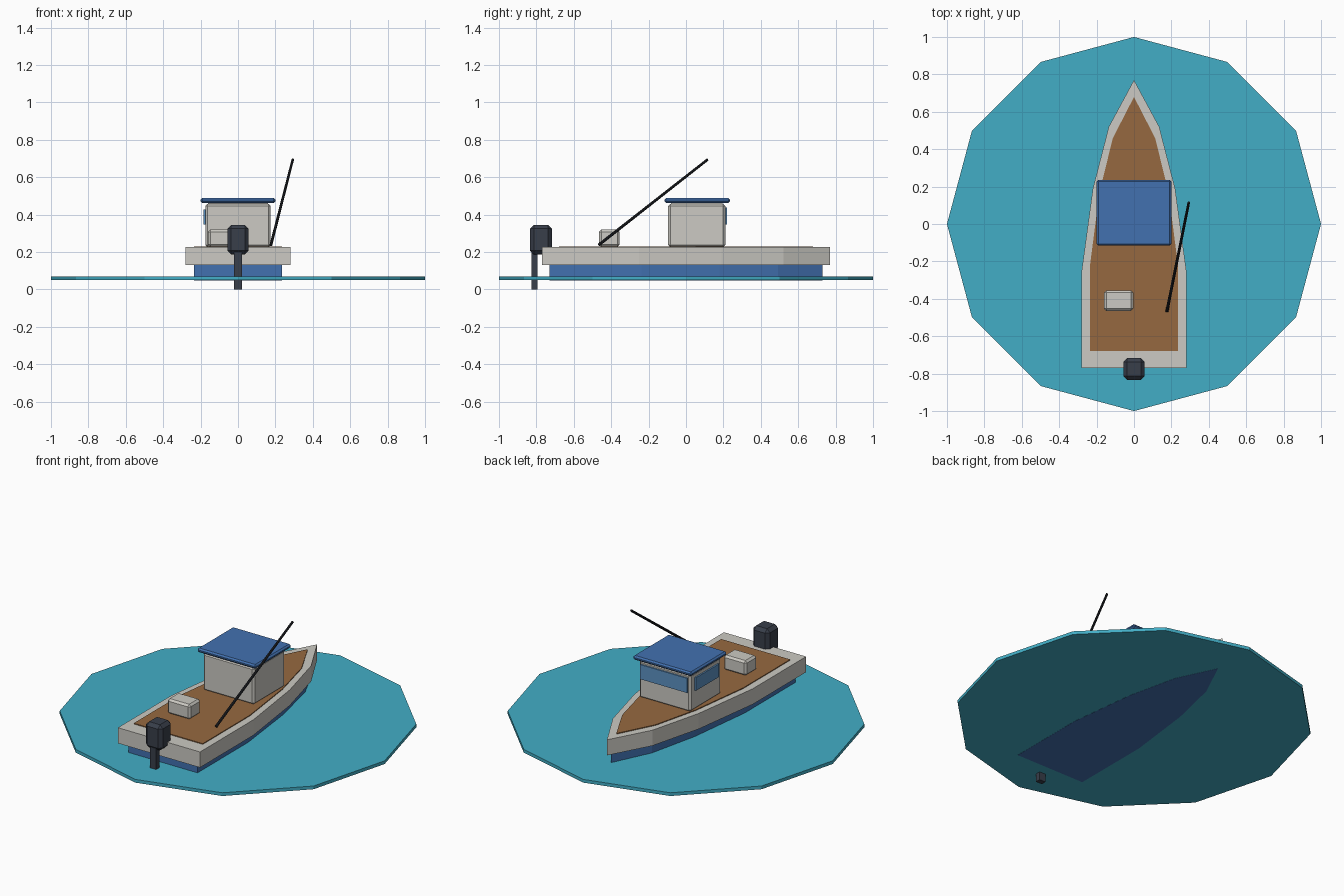
import bpy, bmesh, math
from mathutils import Vector, Matrix

if "Cube" in bpy.data.objects:
    bpy.data.objects.remove(bpy.data.objects["Cube"])


def material(name, rgb):
    lin = [((c / 255 + 0.055) / 1.055) ** 2.4 for c in rgb]
    m = bpy.data.materials.new(name)
    m.diffuse_color = (*lin, 1)
    m.use_nodes = True
    m.node_tree.nodes["Principled BSDF"].inputs["Base Color"].default_value = m.diffuse_color
    return m


WHITE = material("off_white", (204, 202, 195))
BLUE = material("boat_blue", (66, 113, 176))
WOOD = material("deck_brown", (150, 105, 64))
WATER = material("water_teal", (66, 174, 198))
DARK = material("motor_charcoal", (56, 62, 74))
GLASS = material("window_blue", (92, 146, 196))
BLACK = material("rod_black", (34, 36, 41))


def finish(name, bm, mat):
    bmesh.ops.recalc_face_normals(bm, faces=bm.faces)
    me = bpy.data.meshes.new(name)
    bm.to_mesh(me)
    bm.free()
    me.materials.append(mat)
    ob = bpy.data.objects.new(name, me)
    bpy.context.collection.objects.link(ob)
    return ob


def prism(name, outline, z0, z1, mat):
    """Extrude a flat outline from z0 up to z1."""
    bm = bmesh.new()
    face = bm.faces.new([bm.verts.new((x, y, z0)) for x, y in outline])
    top = bmesh.ops.extrude_face_region(bm, geom=[face])["geom"]
    verts = [g for g in top if isinstance(g, bmesh.types.BMVert)]
    bmesh.ops.translate(bm, verts=verts, vec=(0, 0, z1 - z0))
    return finish(name, bm, mat)


def box(name, lo, hi, mat, bevel=0.0):
    """Box between two corners with optional chamfered edges."""
    lo, hi = Vector(lo), Vector(hi)
    bm = bmesh.new()
    bmesh.ops.create_cube(bm, size=1, matrix=Matrix.Translation((lo + hi) / 2)
                          @ Matrix.Diagonal((*(hi - lo), 1)))
    if bevel:
        bmesh.ops.bevel(bm, geom=bm.edges[:], offset=bevel, segments=1,
                        affect='EDGES', profile=0.5)
    return finish(name, bm, mat)


# water disc, twelve sides
prism("water", [(math.sin(i * math.pi / 6), math.cos(i * math.pi / 6))
                for i in range(12)], 0.05, 0.07, WATER)

# hull: one mirrored outline, scaled for each layer
half = [(0.28, -0.77), (0.28, -0.25), (0.22, 0.19), (0.135, 0.52)]
outline = half + [(0, 0.77)] + [(-x, y) for x, y in reversed(half)]


def scaled(sx, sy):
    return [(x * sx, y * sy) for x, y in outline]


prism("lower_hull", scaled(0.84, 0.948), 0.0492, 0.135, BLUE)
prism("gunwale", outline, 0.13, 0.226, WHITE)
prism("deck", scaled(0.84, 0.882), 0.222, 0.231, WOOD)

# cabin with windows on the bow and left sides
box("cabin", (-0.175, -0.095, 0.226), (0.175, 0.21, 0.458), WHITE, 0.012)
box("cabin_roof", (-0.2, -0.115, 0.462), (0.2, 0.235, 0.488), BLUE, 0.009)
box("roof_support", (-0.16, -0.08, 0.45), (0.16, 0.195, 0.465), WHITE)
box("bow_window", (-0.16, 0.2095, 0.347), (0.16, 0.219, 0.437), GLASS)
box("side_window", (-0.1845, -0.06, 0.347), (-0.1745, 0.165, 0.427), GLASS)

# cooler box on the aft deck
box("cooler", (-0.16, -0.465, 0.228), (-0.004, -0.355, 0.32), WHITE, 0.012)

# outboard motor
box("motor_head", (-0.057, -0.833, 0.187), (0.057, -0.717, 0.345), DARK, 0.02)
box("motor_shaft", (-0.021, -0.827, 0), (0.021, -0.795, 0.2), DARK)

# fishing rod leaning over the right side
a, b = Vector((0.176, -0.467, 0.238)), Vector((0.293, 0.116, 0.695))
bm = bmesh.new()
bmesh.ops.create_cone(bm, cap_ends=True, segments=8, radius1=0.008, radius2=0.007,
                      depth=(b - a).length,
                      matrix=Matrix.Translation((a + b) / 2)
                      @ (b - a).to_track_quat('Z', 'Y').to_matrix().to_4x4())
finish("fishing_rod", bm, BLACK)
